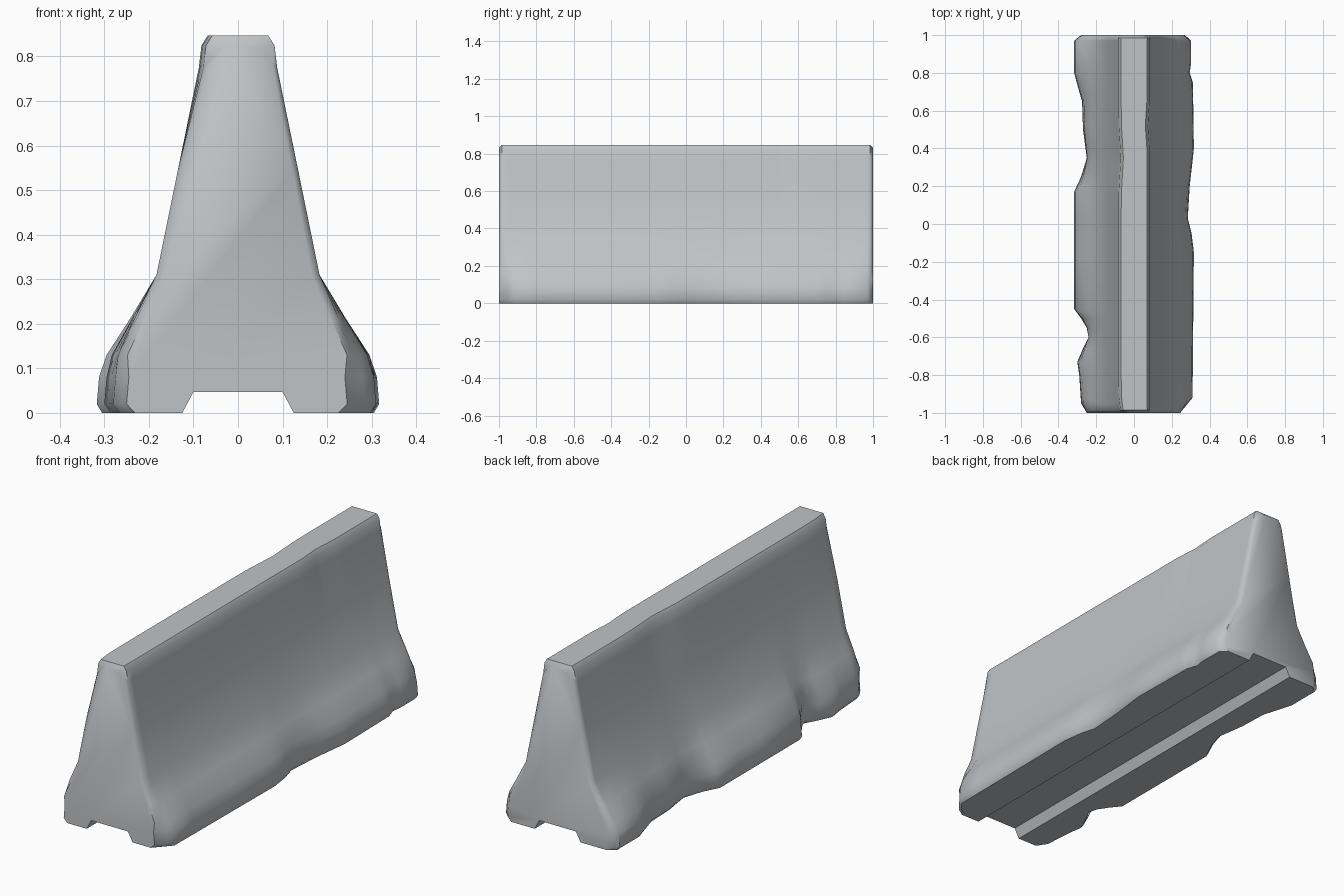
import bpy
import bmesh

default_cube = bpy.data.objects.get("Cube")
if default_cube:
    bpy.data.objects.remove(default_cube, do_unlink=True)


def make_material(name, colour):
    material = bpy.data.materials.new(name)
    material.use_nodes = True
    material.diffuse_color = colour
    shader = material.node_tree.nodes["Principled BSDF"]
    shader.inputs["Base Color"].default_value = colour
    shader.inputs["Roughness"].default_value = 0.9
    return material


# Half cross-section from the underside channel up to the crest
PROFILE = [(.1, .047), (.125, 0), (.305, 0), (.317, .02), (.312, .08),
           (.295, .13), (.24, .215), (.183, .31), (.135, .545),
           (.088, .775), (.082, .825), (.068, .847)]

# How strongly foot damage pulls in each profile point
DAMAGE = [0, 0, 1.1, 1, 1, .7, .25, 0, 0, 0, 0, 0]

# Rounding of the upper edge where the body meets each end face
END_INSET = [(0, 0)] * 6 + [(.015, 0), (.016, .005), (.013, 0),
                            (.01, -.005), (.03, .01), (.04, .016)]

# Worn outline of the foot along the length: (y, half width)
FOOT_RIGHT = [(-1, .25), (-.95, .28), (-.8, .29), (-.73, .3), (-.66, .27),
              (-.6, .24), (-.55, .25), (-.5, .28), (-.45, .317), (.17, .317),
              (.25, .28), (.35, .25), (.5, .27), (.65, .275), (.7, .29),
              (.8, .317), (.97, .317), (1, .28)]
FOOT_LEFT = [(-1, .245), (-.92, .31), (-.15, .317), (-.05, .305),
             (.03, .285), (.2, .295), (.35, .312), (.4, .317), (.75, .312),
             (.8, .295), (.85, .302), (.97, .302), (1, .27)]

# Small chips on the crest: (y, reach along the length, depth)
CREST_RIGHT = [(-1, .1, .012), (.35, .2, .012)]
CREST_LEFT = [(.52, .12, .008)]


def interpolate(table, y):
    for (y_a, w_a), (y_b, w_b) in zip(table, table[1:]):
        if y <= y_b:
            return w_a + (w_b - w_a) * (y - y_a) / (y_b - y_a)
    return table[-1][1]


def half_section(y, side, foot, chips):
    """Points of one side of the body at y, from channel to crest."""
    loss = max(point[1] for point in foot) - interpolate(foot, y)
    chip = sum(depth * max(0, 1 - abs(y - centre) / reach)
               for centre, reach, depth in chips)
    points = []
    for i, (x, z) in enumerate(PROFILE):
        x -= DAMAGE[i] * loss
        if i >= len(PROFILE) - 3:
            x -= chip
        if abs(y) == 1:
            x -= END_INSET[i][0]
            z -= END_INSET[i][1]
        points.append((side * x, y, z))
    return points


def build_barrier():
    stations = {y for y, width in FOOT_LEFT + FOOT_RIGHT}
    stations |= {centre for centre, reach, depth in CREST_LEFT + CREST_RIGHT}
    stations |= {-.985, .985}
    bm = bmesh.new()

    # Closed rings of vertices along the length
    rings = []
    for y in sorted(stations):
        left = half_section(y, 1, FOOT_LEFT, CREST_LEFT)
        right = half_section(y, -1, FOOT_RIGHT, CREST_RIGHT)
        rings.append([bm.verts.new(p) for p in left + right[::-1]])

    # Skin between neighbouring rings, then flat end faces
    for ring_a, ring_b in zip(rings, rings[1:]):
        for i in range(len(ring_a)):
            bm.faces.new((ring_a[i - 1], ring_a[i], ring_b[i], ring_b[i - 1]))
    bm.faces.new(rings[0])
    bm.faces.new(rings[-1])
    bmesh.ops.recalc_face_normals(bm, faces=bm.faces)

    mesh = bpy.data.meshes.new("concrete_barrier")
    bm.to_mesh(mesh)
    bm.free()
    barrier = bpy.data.objects.new("concrete_barrier", mesh)
    bpy.context.collection.objects.link(barrier)
    return barrier


# Worn concrete road barrier
barrier = build_barrier()
barrier.data.materials.append(
    make_material("concrete_grey", (.53, .55, .57, 1)))

# Smooth sides with crisp end faces and channel edges
bpy.ops.object.select_all(action="DESELECT")
barrier.select_set(True)
bpy.context.view_layer.objects.active = barrier
bpy.ops.object.shade_smooth_by_angle(angle=.8)
